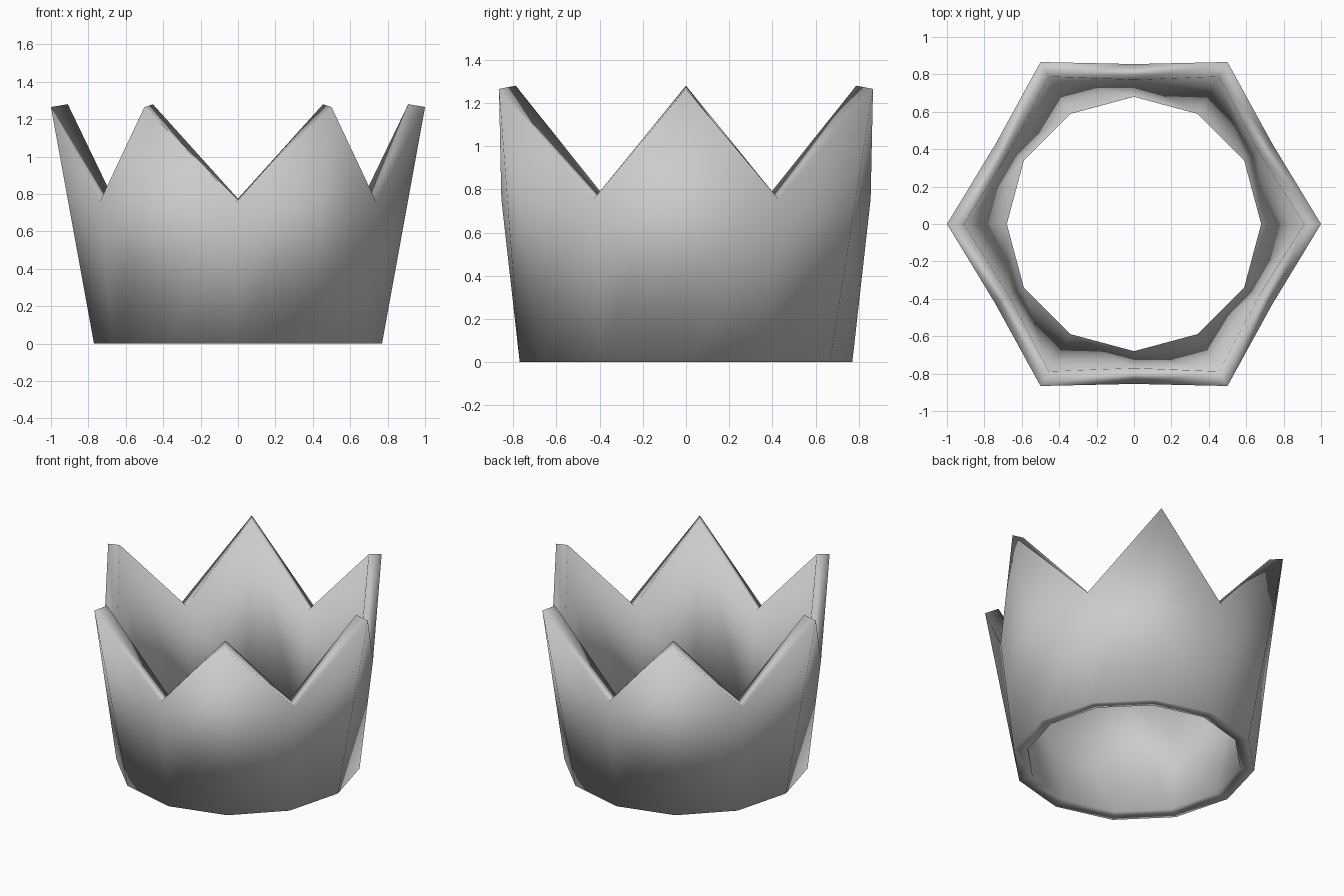
import bpy
import bmesh
from math import cos, sin, tau

default_cube = bpy.data.objects.get("Cube")
if default_cube:
    bpy.data.objects.remove(default_cube, do_unlink=True)

SIDES = 12

# Plain grey finish
grey = bpy.data.materials.new("light_grey")
grey.use_nodes = True
colour = (0.6, 0.6, 0.6, 1.0)
grey.diffuse_color = colour
shader = next(n for n in grey.node_tree.nodes if n.type == 'BSDF_PRINCIPLED')
shader.inputs["Base Color"].default_value = colour

bm = bmesh.new()


def ring(peak, valley):
    """Closed ring alternating between (radius, height) of peaks and valleys."""
    verts = []
    for i in range(SIDES):
        radius, height = valley if i % 2 else peak
        angle = tau * i / SIDES
        verts.append(bm.verts.new((radius * cos(angle), radius * sin(angle), height)))
    return verts


def bridge(lower, upper, start=0):
    """Join two rings with quads, choosing the corner each quad starts from."""
    for i in range(SIDES):
        j = (i + 1) % SIDES
        quad = [lower[i], lower[j], upper[j], upper[i]]
        bm.faces.new(quad[start:] + quad[:start])


# Wall rings: round base flaring to six points
outer_base = ring((0.77, 0.0), (0.77, 0.0))
outer_rim = ring((1.0, 1.265), (0.855, 0.755))
inner_rim = ring((0.91, 1.28), (0.77, 0.775))
inner_base = ring((0.68, 0.01), (0.68, 0.01))

# Outer wall, zigzag rim, inner wall, underside
bridge(outer_base, outer_rim)
bridge(outer_rim, inner_rim)
bridge(inner_rim, inner_base, start=1)
bridge(inner_base, outer_base)

for face in bm.faces:
    face.smooth = True

mesh = bpy.data.meshes.new("crown_band")
bm.to_mesh(mesh)
bm.free()
mesh.materials.append(grey)
crown = bpy.data.objects.new("crown_band", mesh)
bpy.context.collection.objects.link(crown)
